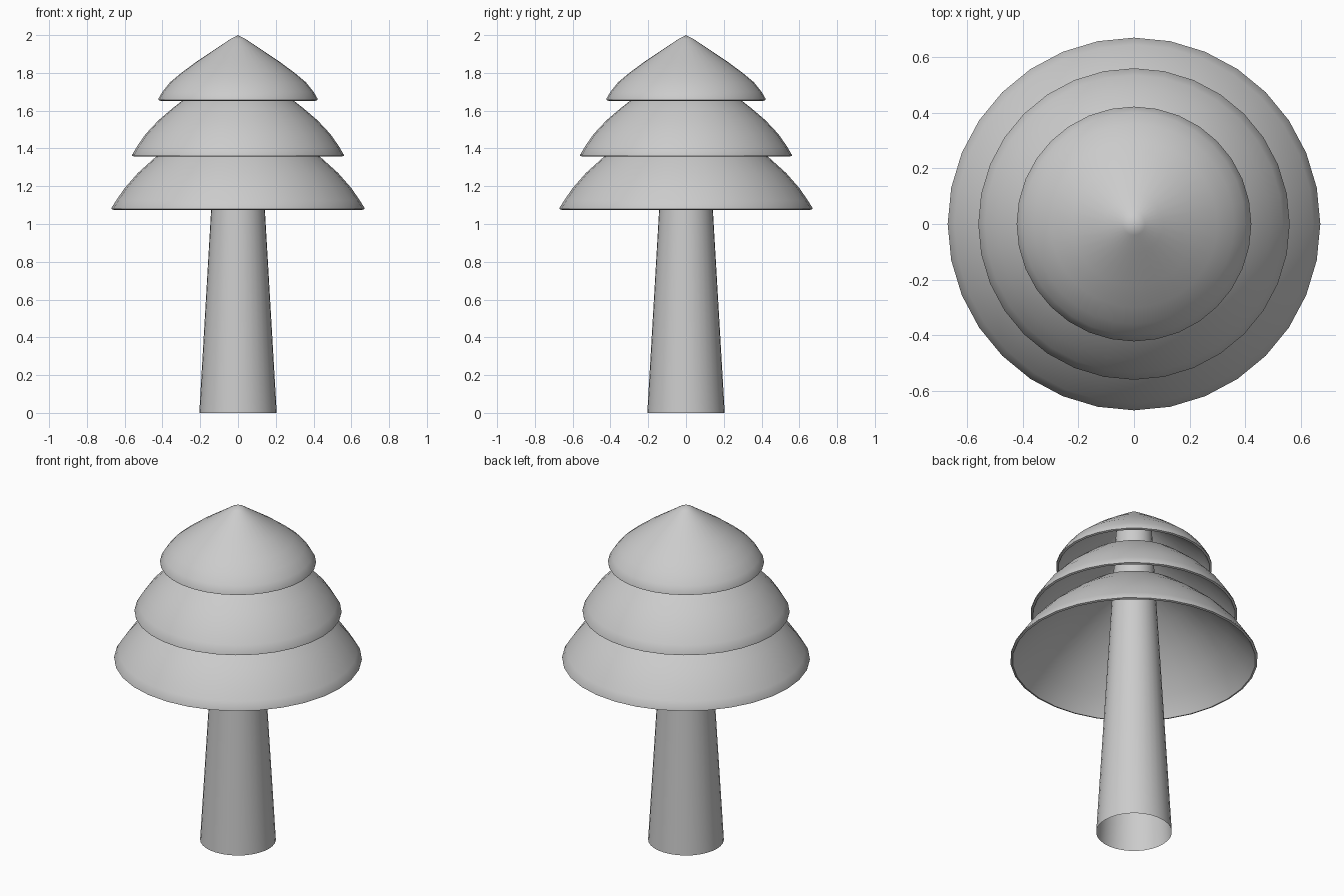
import bpy, bmesh, math

if "Cube" in bpy.data.objects:
    bpy.data.objects.remove(bpy.data.objects["Cube"])

SIDES = 32


def lathe(name, profile, sides=SIDES):
    """Revolve an (r, z) profile around the z axis; r == 0 makes a pole."""
    bm = bmesh.new()
    rings = []
    for r, z in profile:
        if r == 0:
            rings.append([bm.verts.new((0, 0, z))])
        else:
            rings.append([bm.verts.new((r * math.cos(a), r * math.sin(a), z))
                          for a in (2 * math.pi * i / sides for i in range(sides))])
    for low, high in zip(rings, rings[1:]):
        for i in range(sides):
            j = (i + 1) % sides
            loop = [low[i % len(low)], low[j % len(low)],
                    high[j % len(high)], high[i % len(high)]]
            bm.faces.new(list(dict.fromkeys(loop)))
    bmesh.ops.recalc_face_normals(bm, faces=bm.faces)
    mesh = bpy.data.meshes.new(name)
    bm.to_mesh(mesh)
    bm.free()
    obj = bpy.data.objects.new(name, mesh)
    bpy.context.collection.objects.link(obj)
    bpy.context.view_layer.objects.active = obj
    obj.select_set(True)
    bpy.ops.object.shade_smooth_by_angle(angle=math.radians(40))
    obj.select_set(False)
    return obj


def tier(name, outer):
    """Thin hollow dome with a small lip curled under its rim."""
    r, z = outer[0]
    t = 0.015
    inner = [(max(pr - t, 0), pz - t) for pr, pz in reversed(outer[2:])]
    lip = [(r - 0.04, z + 0.035), (r - 0.012, z - 0.01), (r, z - 0.006)]
    return lathe(name, inner + lip + outer)


# Tapered trunk, open at the bottom, running up into the top tier
lathe("trunk", [(0.205, 0), (0.142, 1.08), (0.12, 1.45), (0.095, 1.92)])

# Three overlapping foliage domes
tier("lower_foliage", [(0.67, 1.085), (0.645, 1.125), (0.60, 1.19), (0.53, 1.27),
                       (0.43, 1.36), (0.30, 1.46), (0.15, 1.535), (0, 1.60)])
tier("middle_foliage", [(0.56, 1.367), (0.535, 1.41), (0.49, 1.475), (0.42, 1.55),
                        (0.35, 1.61), (0.29, 1.657), (0.15, 1.735), (0, 1.81)])
tier("top_foliage", [(0.422, 1.662), (0.40, 1.70), (0.36, 1.75), (0.30, 1.80),
                     (0.223, 1.857), (0.106, 1.935), (0.04, 1.979), (0, 2.0)])
